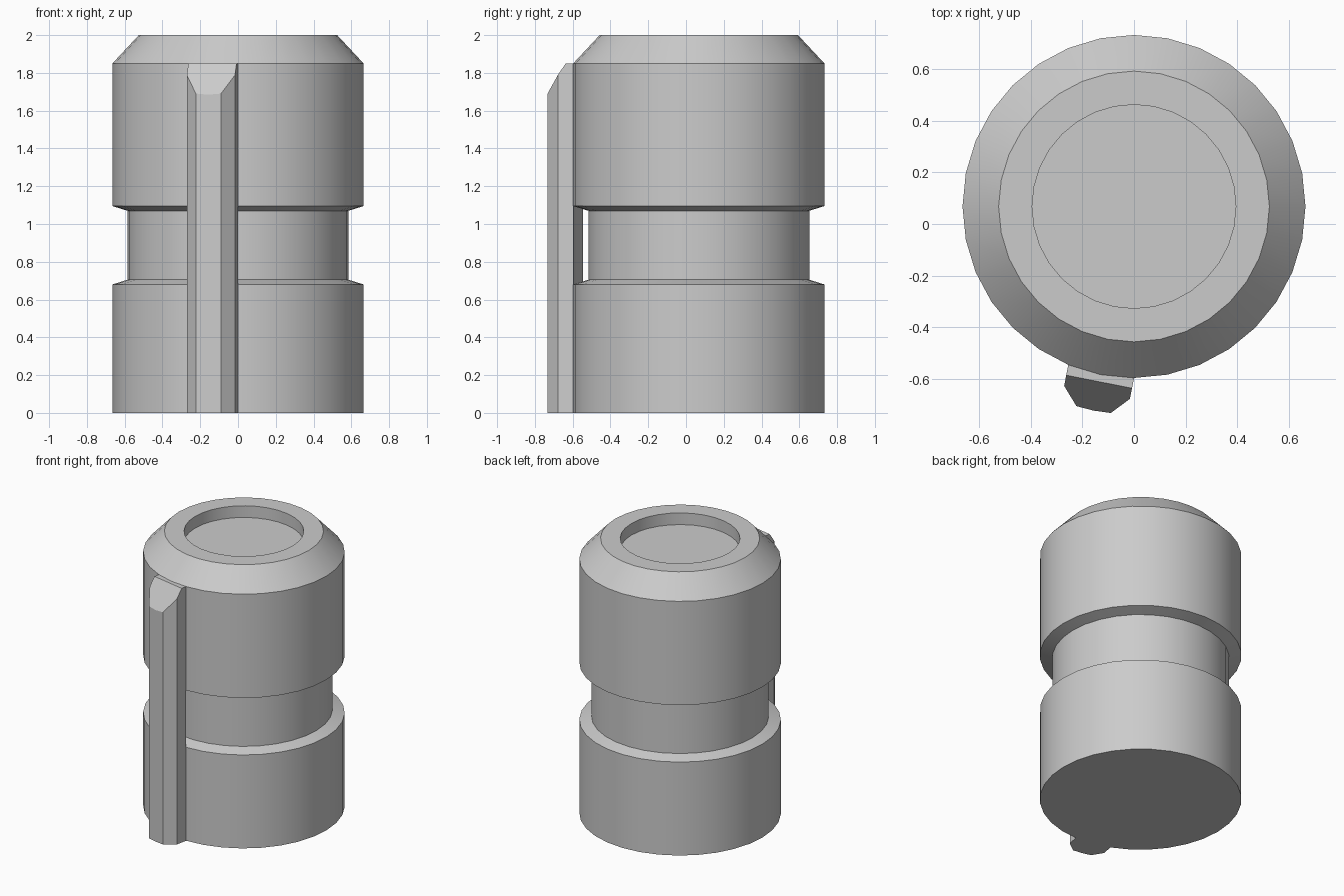
import bpy, bmesh, math

if "Cube" in bpy.data.objects:
    bpy.data.objects.remove(bpy.data.objects["Cube"])

CY = 0.068        # body axis sits slightly behind the origin
SIDES = 32


def finish(name, bm):
    bmesh.ops.recalc_face_normals(bm, faces=bm.faces)
    mesh = bpy.data.meshes.new(name)
    bm.to_mesh(mesh)
    bm.free()
    obj = bpy.data.objects.new(name, mesh)
    bpy.context.collection.objects.link(obj)
    return obj


# Turned body: waist groove, chamfered top and shallow round recess
profile = [(0.665, 0), (0.665, 0.68), (0.585, 0.705), (0.585, 1.07),
           (0.665, 1.095), (0.665, 1.85), (0.525, 2.0), (0.395, 2.0),
           (0.395, 1.915)]
bm = bmesh.new()
rings = []
for r, z in profile:
    angles = [2 * math.pi * i / SIDES for i in range(SIDES)]
    rings.append([bm.verts.new((r * math.cos(a), CY + r * math.sin(a), z))
                  for a in angles])
for lower, upper in zip(rings, rings[1:]):
    for i in range(SIDES):
        j = (i + 1) % SIDES
        bm.faces.new((lower[i], lower[j], upper[j], upper[i]))
bm.faces.new(rings[0])
bm.faces.new(rings[-1])
body = finish("cylinder_body", bm)
bpy.context.view_layer.objects.active = body
body.select_set(True)
bpy.ops.object.shade_smooth_by_angle(angle=math.radians(20))

# Key rib: faceted vertical bar two body facets wide, with a sloped top
half = [(0.652, 0.13), (0.693, 0.13), (0.735, 0.13), (0.803, 0.068)]
section = ([(u, -t) for u, t in half] + [(0.807, 0)]
           + half[::-1] + [(0.665, 0)])
angle = math.radians(270 - 11.25)
ca, sa = math.cos(angle), math.sin(angle)
bm = bmesh.new()
bottom, top = [], []
for u, t in section:
    x, y = u * ca - t * sa, CY + u * sa + t * ca
    bottom.append(bm.verts.new((x, y, 0)))
    top.append(bm.verts.new((x, y, 1.85 - max(0, u - 0.693) * 1.45)))
n = len(section)
for i in range(n):
    j = (i + 1) % n
    bm.faces.new((bottom[i], bottom[j], top[j], top[i]))
bm.faces.new(bottom)
bm.faces.new([top[i] for i in (0, 1, 7, 8, 9)])
bm.faces.new(top[1:8])
finish("key_rib", bm)
